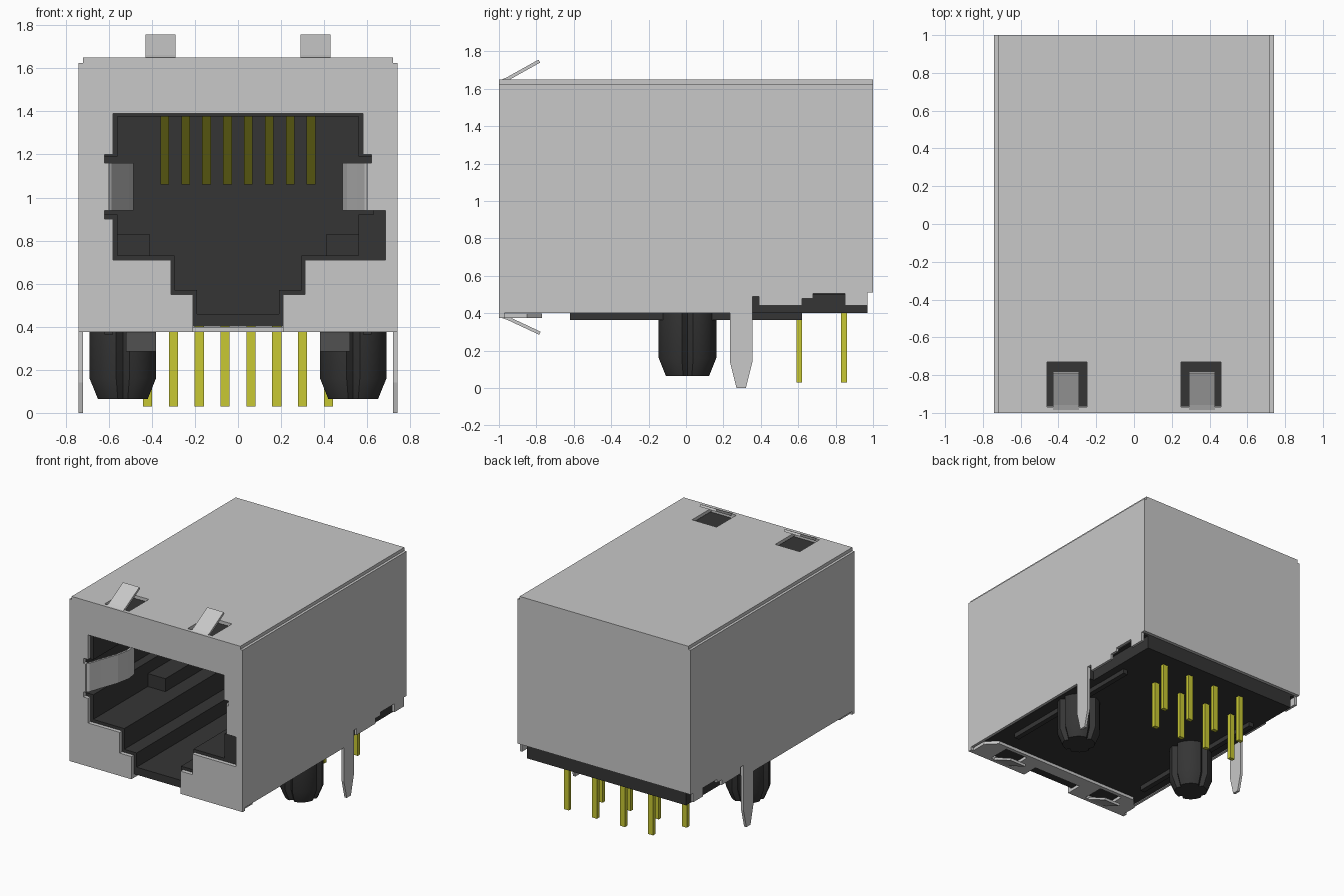
import bpy, bmesh, math
from mathutils import Vector

cube = bpy.data.objects.get("Cube")
if cube:
    bpy.data.objects.remove(cube, do_unlink=True)


def material(name, rgb):
    m = bpy.data.materials.new(name)
    m.use_nodes = True
    m.diffuse_color = (*rgb, 1)
    m.node_tree.nodes["Principled BSDF"].inputs["Base Color"].default_value = (*rgb, 1)
    return m


STEEL = material("shield_grey", (0.58, 0.58, 0.58))
BLACK = material("housing_black", (0.036, 0.036, 0.036))
GOLD = material("contact_yellow", (0.58, 0.58, 0.034))

# Maps a 2D profile point and a depth to 3D
PLANES = {
    "xz": lambda a, b, d: (a, d, b),
    "yz": lambda a, b, d: (d, a, b),
    "xy": lambda a, b, d: (a, b, d),
}


def finish(name, bm, mat):
    bmesh.ops.recalc_face_normals(bm, faces=bm.faces)
    me = bpy.data.meshes.new(name)
    bm.to_mesh(me)
    bm.free()
    me.materials.append(mat)
    ob = bpy.data.objects.new(name, me)
    bpy.context.collection.objects.link(ob)
    return ob


def prism(name, pts, plane, lo, hi, mat):
    """Extrude a flat profile between two depths."""
    bm = bmesh.new()
    put = PLANES[plane]
    face = bm.faces.new([bm.verts.new(put(a, b, lo)) for a, b in pts])
    ext = bmesh.ops.extrude_face_region(bm, geom=[face])
    verts = [g for g in ext["geom"] if isinstance(g, bmesh.types.BMVert)]
    shift = Vector(put(0, 0, hi - lo))
    bmesh.ops.translate(bm, verts=verts, vec=shift)
    bmesh.ops.triangulate(bm, faces=[f for f in bm.faces if len(f.verts) > 4])
    return finish(name, bm, mat)


def box(name, x0, x1, y0, y1, z0, z1, mat):
    return prism(name, [(x0, y0), (x1, y0), (x1, y1), (x0, y1)], "xy", z0, z1, mat)


def strip(path, t):
    """Closed outline of a thin sheet that follows an open path."""
    p = [Vector(q) for q in path]
    back = []
    for i, q in enumerate(p):
        d = (p[min(i + 1, len(p) - 1)] - p[max(i - 1, 0)]).normalized()
        back.append(q + Vector((-d.y, d.x)) * t)
    return [tuple(q) for q in p + back[::-1]]


def mirrored(x0, x1):
    """The same x range on both sides of the centre."""
    return (("left", x0, x1), ("right", -x1, -x0))


# Front shield plate with the stepped socket opening, open at the bottom
W, T = 0.74, 0.025
opening = [(0.21, 0.55), (0.31, 0.55), (0.31, 0.71), (0.685, 0.71), (0.685, 0.94),
           (0.60, 0.94), (0.60, 1.16), (0.62, 1.16), (0.62, 1.20), (0.58, 1.20),
           (0.58, 1.39), (-0.58, 1.39), (-0.58, 1.20), (-0.62, 1.20), (-0.62, 1.16),
           (-0.60, 1.16), (-0.60, 0.94), (-0.62, 0.94), (-0.62, 0.90), (-0.58, 0.90),
           (-0.58, 0.71), (-0.31, 0.71), (-0.31, 0.55), (-0.21, 0.55)]
top_outline = [(-W, 1.625), (-0.72, 1.625), (-0.72, 1.65),
               (0.72, 1.65), (0.72, 1.625), (W, 1.625)]
front = [(0.21, 0.375)] + opening + [(-0.21, 0.375), (-W, 0.375)] + top_outline + [(W, 0.375)]
prism("shield_front", front, "xz", -1, -0.97, STEEL)

# Back shield plate
prism("shield_back", [(-W, 0.51)] + top_outline + [(W, 0.51)], "xz", 0.975, 1, STEEL)

# Top shield plate with two spring windows
prism("shield_top", [(-0.72, -0.97), (-0.46, -0.97), (-0.46, -0.73), (-0.25, -0.73),
                     (-0.25, -0.97), (0.25, -0.97), (0.25, -0.73), (0.46, -0.73),
                     (0.46, -0.97), (0.72, -0.97), (0.72, 0.975), (-0.72, 0.975)],
      "xy", 1.625, 1.65, STEEL)

# Side shield plates with their stepped lower edge and solder tail
side = [(-0.97, 0.40), (0.235, 0.40), (0.235, 0.14), (0.27, 0), (0.32, 0), (0.355, 0.14),
        (0.355, 0.49), (0.39, 0.49), (0.39, 0.44), (0.62, 0.44), (0.62, 0.48),
        (0.68, 0.48), (0.68, 0.505), (0.85, 0.505), (0.85, 0.44), (0.97, 0.44),
        (0.97, 0.51), (0.975, 0.51), (0.975, 1.625), (-0.97, 1.625)]
for s, x0, x1 in mirrored(0.72, W):
    prism(f"shield_side_{s}", side, "yz", x0, x1, STEEL)

# Grounding springs above and below
for s, x0, x1 in mirrored(0.29, 0.43):
    prism(f"top_spring_{s}", strip([(-0.985, 1.63), (-0.95, 1.645), (-0.78, 1.74)], 0.018),
          "yz", x0, x1, STEEL)
for s, x0, x1 in mirrored(0.38, 0.52):
    prism(f"bottom_spring_{s}", strip([(-0.985, 0.375), (-0.95, 0.362), (-0.785, 0.285)], 0.018),
          "yz", x0, x1, STEEL)

# Folded flaps under the front, notched around the lower springs
for s, k in (("left", 1), ("right", -1)):
    flap = [(0.21, -0.97), (0.35, -0.97), (0.35, -0.80), (0.55, -0.80), (0.55, -0.97),
            (0.72, -0.97), (0.72, -0.85), (0.64, -0.77), (0.21, -0.77)]
    prism(f"bottom_flap_{s}", [(k * x, y) for x, y in flap], "xy", 0.375, 0.398, STEEL)

    # Curved cheek spring folded into the socket
    cheek = strip([(0.62, -0.985), (0.60, -0.97), (0.57, -0.88), (0.52, -0.74),
                   (0.50, -0.64), (0.51, -0.56)], 0.015)
    prism(f"cheek_spring_{s}", [(k * x, y) for x, y in cheek], "xy", 0.94, 1.16, STEEL)
box("bottom_flap_bridge", -0.21, 0.21, -0.87, -0.77, 0.375, 0.398, STEEL)

# Housing around the socket, floor and solid rear
cavity = [(0.19, 0.57), (0.295, 0.57), (0.295, 0.73), (0.56, 0.73), (0.56, 0.92),
          (0.63, 0.92), (0.63, 1.19), (0.56, 1.19), (0.56, 1.375)]
loop = cavity + [(-x, z) for x, z in reversed(cavity)]
ring = [(0.19, 0.402)] + loop + [(-0.19, 0.402), (-0.715, 0.402), (-0.715, 1.62),
                                 (0.715, 1.62), (0.715, 0.402)]
prism("housing_socket", ring, "xz", -0.965, 0.35, BLACK)
box("housing_floor", -0.19, 0.19, -0.965, 0.35, 0.402, 0.46, BLACK)
box("housing_rear", -0.715, 0.715, 0.35, 0.97, 0.50, 1.62, BLACK)
box("housing_rear_base", -0.68, 0.68, 0.35, 0.97, 0.40, 0.50, BLACK)
for s, x0, x1 in mirrored(0.41, 0.56):
    box(f"socket_step_{s}", x0, x1, -0.3, 0.35, 0.73, 0.83, BLACK)
for s, x0, x1 in mirrored(0.58, 0.62):
    box(f"standoff_rib_{s}", x0, x1, -0.62, 0.62, 0.365, 0.41, BLACK)


def peg(name, cx, cy):
    """Round locating peg, tapered at the tip and grooved on four sides."""
    bm = bmesh.new()
    rings = []
    n = 32
    for z, r in ((0.41, 0.157), (0.16, 0.157), (0.065, 0.118)):
        ring = []
        for i in range(n):
            a = math.tau * i / n
            rr = r * (0.8 if i % 8 == 0 else 1)
            ring.append(bm.verts.new((cx + rr * math.cos(a), cy + rr * math.sin(a), z)))
        rings.append(ring)
    for a, b in zip(rings, rings[1:]):
        for i in range(n):
            j = (i + 1) % n
            bm.faces.new((a[i], a[j], b[j], b[i]))
    caps = [bm.faces.new(rings[0]), bm.faces.new(rings[-1])]
    bmesh.ops.triangulate(bm, faces=caps)
    ob = finish(name, bm, BLACK)
    bpy.ops.object.select_all(action="DESELECT")
    ob.select_set(True)
    bpy.context.view_layer.objects.active = ob
    bpy.ops.object.shade_smooth_by_angle(angle=math.radians(25))


peg("peg_left", 0.535, 0.008)
peg("peg_right", -0.535, 0.008)

# Staggered solder pins and the slanted contacts inside the socket
for i in range(8):
    x = -0.42 + 0.12 * i
    y = 0.605 if i % 2 == 0 else 0.845
    box(f"solder_pin_{i + 1}", x - 0.021, x + 0.021, y - 0.015, y + 0.015, 0.03, 0.42, GOLD)
    x = -0.34 + 0.097 * i
    prism(f"contact_{i + 1}", strip([(-0.55, 1.375), (-0.1, 1.06)], 0.02),
          "yz", x - 0.02, x + 0.02, GOLD)
